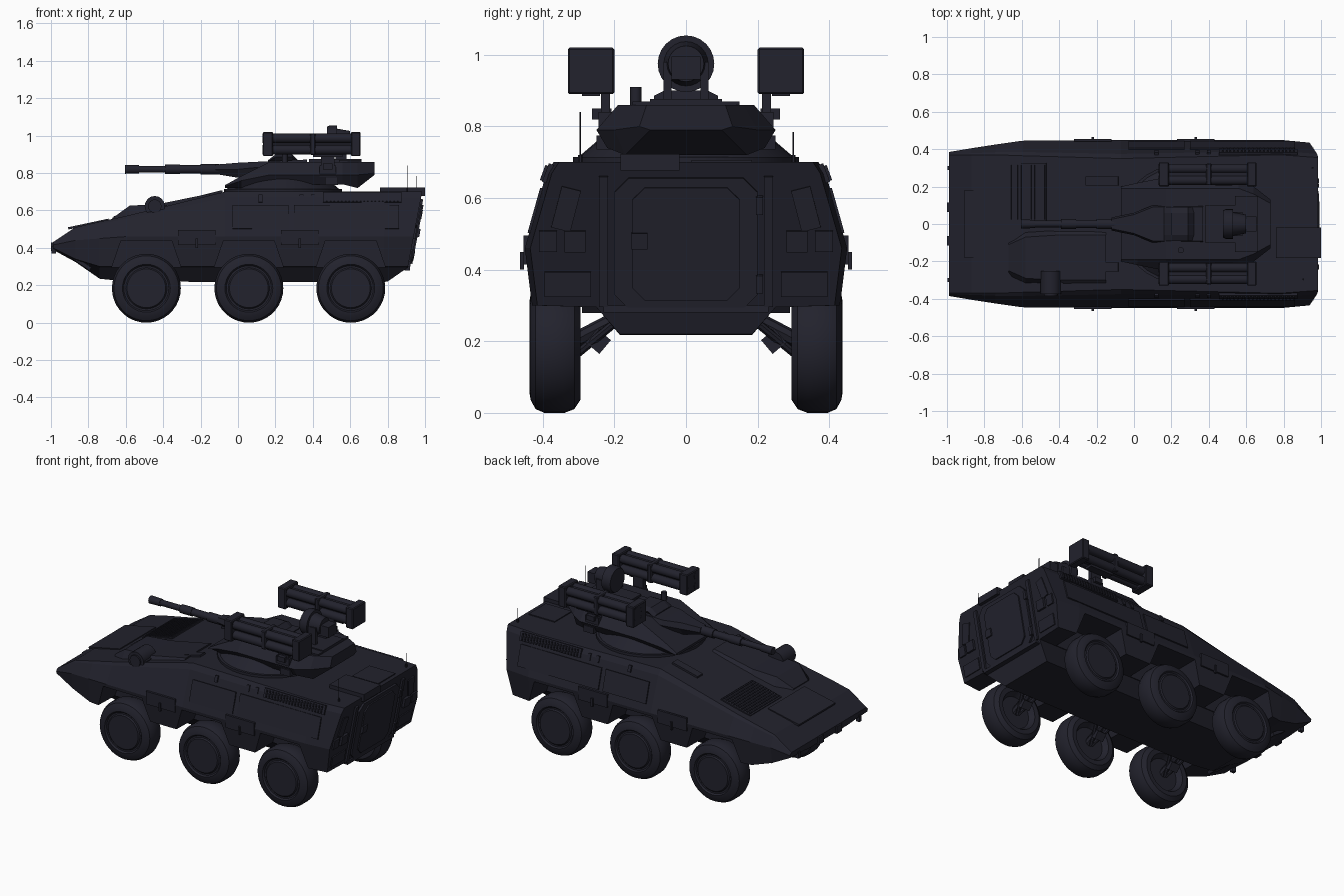
import bpy, bmesh, math
from mathutils import Vector, Matrix, Euler

if "Cube" in bpy.data.objects:
    bpy.data.objects.remove(bpy.data.objects["Cube"])

paint = bpy.data.materials.new("dark_blue_grey")
paint.diffuse_color = (0.016, 0.016, 0.026, 1)
paint.use_nodes = True
paint.node_tree.nodes["Principled BSDF"].inputs["Base Color"].default_value = paint.diffuse_color
smooth = []


def finish(name, bm, rounded=False):
    bmesh.ops.recalc_face_normals(bm, faces=bm.faces)
    me = bpy.data.meshes.new(name)
    bm.to_mesh(me)
    bm.free()
    me.materials.append(paint)
    ob = bpy.data.objects.new(name, me)
    bpy.context.collection.objects.link(ob)
    if rounded:
        smooth.append(ob)
    return ob


def boxes(name, items):
    """items: (centre, size[, rotation])"""
    bm = bmesh.new()
    for it in items:
        rot = Euler(it[2] if len(it) > 2 else (0, 0, 0)).to_matrix().to_4x4()
        m = Matrix.Translation(it[0]) @ rot @ Matrix.Diagonal((*it[1], 1))
        bmesh.ops.create_cube(bm, size=1, matrix=m)
    return finish(name, bm)


def rods(name, items, n=16):
    """items: (start, end, radius[, end radius])"""
    bm = bmesh.new()
    for it in items:
        p, q = Vector(it[0]), Vector(it[1])
        m = Matrix.Translation((p + q) / 2) @ (q - p).to_track_quat('Z', 'Y').to_matrix().to_4x4()
        bmesh.ops.create_cone(bm, cap_ends=True, segments=n, radius1=it[2], radius2=it[-1],
                              depth=(q - p).length, matrix=m)
    return finish(name, bm, True)


def loft(name, rings, cy=0):
    """rings: half cross-sections of (x, y, z), top to bottom, mirrored in y"""
    bm = bmesh.new()
    vs = []
    for r in rings:
        full = list(r) + [(x, -y, z) for x, y, z in reversed(r)]
        vs.append([bm.verts.new((x, y + cy, z)) for x, y, z in full])
    n = len(vs[0])
    for a, b in zip(vs, vs[1:]):
        for i in range(n):
            j = (i + 1) % n
            bm.faces.new((a[i], a[j], b[j], b[i]))
    bm.faces.new(vs[0])
    bm.faces.new(vs[-1])
    return finish(name, bm)


def prism(bm, pts, y0, y1):
    a = [bm.verts.new((x, y0, z)) for x, z in pts]
    b = [bm.verts.new((x, y1, z)) for x, z in pts]
    bm.faces.new(a)
    bm.faces.new(b)
    for i in range(len(a)):
        j = (i + 1) % len(a)
        bm.faces.new((a[i], a[j], b[j], b[i]))


# Hull: faceted loft from nose to sloping tail
def section(x, zt, yt, yw, zw, yk, zk, zb):
    return [(x, yt, zt), (x, yt + .25 * (yw - yt), zt - .13 * (zt - zw)), (x, yw, zw),
            (x, yk, zk), (x, .25, zk - .005), (x, .185, zb)]


def tail_x(z):
    return .905 + .19 * (z - .28) if z > .28 else .80 + 1.75 * (z - .22)


tail = [(tail_x(z), y, z) for _, y, z in section(0, .70, .355, .435, .46, .415, .30, .22)]
hull = loft("hull", [
    section(-.99, .43, .37, .385, .415, .38, .40, .39),
    section(-.87, .51, .37, .405, .44, .39, .34, .325),
    section(-.74, .54, .37, .425, .45, .41, .30, .235),
    section(-.60, .57, .365, .445, .46, .43, .30, .22),
    section(-.07, .70, .35, .45, .46, .43, .30, .218),
    section(.78, .70, .37, .45, .46, .43, .30, .218), tail])

# Wheel arches cut out of the hull
WHEELS = (-.49, .058, .603)
bm = bmesh.new()
for x in WHEELS:
    for s in (1, -1):
        prism(bm, [(x - .235, .15), (x - .135, .44), (x + .135, .44), (x + .235, .15)], s * .255, s * .6)
cutter = finish("arch_cutter", bm)
cutter.hide_render = True
mod = hull.modifiers.new("arches", 'BOOLEAN')
mod.operation = 'DIFFERENCE'
mod.object = cutter
bpy.context.view_layer.objects.active = hull
bpy.ops.object.modifier_apply(modifier="arches")
bpy.data.objects.remove(cutter)

# Wheels: lathed tyre and hub, with suspension arms
tyre = [(.33, 0), (.33, .10), (.297, .12), (.295, .15), (.312, .176), (.34, .187), (.395, .187),
        (.42, .176), (.434, .15), (.437, .13), (.428, .122), (.428, .112), (.435, .105), (.435, 0)]
for x in WHEELS:
    for s in (1, -1):
        bm = bmesh.new()
        vs = [bm.verts.new((x, s * y, .187 + r * .985)) for y, r in tyre]
        es = [bm.edges.new(p) for p in zip(vs, vs[1:])]
        bmesh.ops.spin(bm, geom=vs + es, cent=(x, 0, .187), axis=(0, 1, 0), angle=math.tau, steps=36)
        bmesh.ops.remove_doubles(bm, verts=bm.verts, dist=.0005)
        finish("wheel", bm, True).location.z = -.003
        rods("suspension_arm", [((x, s * .20, .26), (x, s * .34, .187), .022),
                                ((x - .05, s * .2, .25), (x, s * .31, .16), .012),
                                ((x + .05, s * .2, .25), (x, s * .31, .16), .012)], 8)
        boxes("suspension_block", [((x, s * .245, .20), (.06, .05, .05), (s * .7, 0, 0))])

# Front deck: raised driver station, hatch panel, engine grille, periscope
SLOPE = -.24


def deck(x):
    return .57 + .245 * (x + .6)


loft("driver_station", [[(x, w, z), (x, w + .03, deck(x) - .01), (x, w + .03, deck(x) - .05)]
                        for x, w, z in ((-.67, .07, .56), (-.58, .11, .625), (-.42, .12, .635), (-.15, .12, .69))], -.18)
boxes("front_hatch", [((-.80, 0, .527), (.22, .36, .012), (0, -.21, 0))])
boxes("engine_grille", [((-.57, .17, deck(-.57) + .002), (.21, .31, .012), (0, SLOPE, 0))] +
      [((-.66 + i * .018, .17, deck(-.66 + i * .018) + .008), (.008, .29, .012), (0, SLOPE, 0)) for i in range(11)])
rods("driver_periscope", [((-.445, -.25, .623), (-.445, -.375, .623), .054),
                          ((-.445, -.37, .623), (-.445, -.385, .623), .036)])
boxes("periscope_base", [((-.43, -.31, .59), (.10, .10, .08))])
boxes("deck_vents", [((-.17, s * .23, deck(-.17) + .004), (.18, .05, .016), (0, SLOPE, 0)) for s in (1, -1)])
boxes("nose_fittings", [((-.985, s * .09, .405), (.03, .05, .045)) for s in (1, -1)] +
      [((-.985, s * .30, .39), (.025, .02, .04)) for s in (1, -1)] +
      [((-.83, s * .24, .315), (.10, .10, .02), (0, .6, 0)) for s in (1, -1)])

# Hull sides: armour plates, handles, louvres
for s in (1, -1):
    boxes("side_armour", [((cx, s * .447, .455), (w, .014, .08)) for cx, w in ((-.22, .20), (.33, .20))])
    boxes("upper_side_plates", [((cx, s * .421, .565), (w, .008, .13), (s * .275, 0, 0))
                                for cx, w in ((.12, .30), (.58, .56))])
    boxes("handles", [((cx, s * .458, .425), (.012, .012, .05)) for cx in (-.22, .33)])
    boxes("roof_edge_clips", [((cx, s * .375, .66), (.02, .03, .04), (s * .35, 0, 0))
                              for cx in (.12, .34, .40)])
    boxes("side_louvres", [((.665, s * .383, .668), (.42, .02, .055), (s * .35, 0, 0))] +
          [((.475 + i * .02, s * .391, .668), (.008, .02, .045), (s * .35, 0, 0)) for i in range(20)])
    # Tail corners: lamps and boxes
    boxes("tail_lamps", [((tail_x(.57) - .002, s * .335, .57), (.016, .055, .12), (s * .25, .19, 0)),
                         ((tail_x(.48), s * .31, .48), (.03, .06, .06), (0, .19, 0)),
                         ((tail_x(.48), s * .385, .48), (.02, .05, .06), (0, .19, 0)),
                         ((tail_x(.36), s * .33, .36), (.014, .13, .07), (0, .19, 0))])
    boxes("door_post", [((tail_x(.48), s * .23, .48), (.025, .025, .37), (0, .19, 0))])

# Rear door with raised panel, latch, hinges and sill
bm = bmesh.new()
for y, z, h, c, x0, x1 in ((.20, .185, .185, .04, -.02, .012), (.15, .16, .16, .035, .01, .02)):
    outline = [(-y + c, -z), (y - c, -z), (y, -z + c), (y, z - c), (y - c, z), (-y + c, z), (-y, z - c), (-y, -z + c)]
    a = [bm.verts.new((x0, p, q)) for p, q in outline]
    b = [bm.verts.new((x1, p, q)) for p, q in outline]
    bm.faces.new(a)
    bm.faces.new(b)
    for i in range(8):
        bm.faces.new((a[i], a[i - 1], b[i - 1], b[i]))
door = finish("rear_door", bm)
door.location = (tail_x(.475), 0, .475)
door.rotation_euler = (0, .188, 0)
boxes("door_fittings", [((tail_x(.48) + .022, -.13, .48), (.015, .045, .045), (0, .19, 0))] +
      [((tail_x(z) + .01, .205, z), (.025, .02, .05), (0, .19, 0)) for z in (.36, .58)])
boxes("rear_sill", [((.905, 0, .29), (.03, .46, .02))])
boxes("rear_roof_box", [((.88, -.10, .70), (.24, .165, .045)), ((.87, .10, .70), (.18, .17, .012))])
rods("antennas", [((.905, -.295, .69), (.905, -.295, .84), .002), ((.955, .30, .69), (.955, .30, .785), .002),
                  ((.905, -.295, .69), (.905, -.295, .72), .006), ((.955, .30, .69), (.955, .30, .72), .006)], 6)

# Turret: ring, cone base, wedge body
rods("turret_ring", [((.24, 0, .69), (.24, 0, .715), .315), ((.24, 0, .715), (.24, 0, .775), .30, .23)], 32)


def tsec(x, zt, yt, yw, zw, zb):
    return [(x, yt, zt), (x, yw, zw), (x, yw - .03, zb)]


loft("turret_body", [tsec(-.07, .735, .19, .20, .728, .72), tsec(.02, .785, .19, .22, .76, .72),
                     tsec(.17, .86, .19, .25, .79, .74), tsec(.56, .86, .19, .25, .79, .74),
                     tsec(.64, .86, .16, .20, .79, .72), tsec(.73, .86, .11, .13, .80, .79)])
loft("turret_roof_cupola", [tsec(.16, .868, .06, .09, .862, .85), tsec(.20, .90, .06, .09, .885, .85),
                            tsec(.29, .90, .06, .09, .885, .85), tsec(.32, .87, .06, .09, .862, .85)])
boxes("turret_roof_plate", [((.52, 0, .866), (.28, .20, .02)), ((.60, 0, .862), (.12, .30, .015))])
boxes("turret_side_boxes", [((.50, s * .225, .755), (.07, .05, .04)) for s in (1, -1)])
rods("sight_tube", [((.25, -.14, .85), (.25, -.14, .91), .016)], 12)

# Main gun
loft("gun_mantlet", [tsec(-.12, .845, .025, .035, .82, .795), tsec(.0, .855, .05, .06, .82, .775),
                     tsec(.10, .86, .09, .10, .83, .77), tsec(.37, .872, .09, .10, .85, .80)])
rods("gun_barrel", [((-.53, 0, .82), (-.10, 0, .82), .018), ((-.605, 0, .82), (-.53, 0, .82), .024, .022),
                    ((-.39, 0, .82), (-.31, 0, .82), .026), ((-.31, 0, .82), (-.10, 0, .82), .022),
                    ((-.20, 0, .82), (-.10, 0, .82), .028)])

# Round sensor head: dish with a tapered housing behind, on two posts
rods("sensor_head", [((.475, 0, .975), (.49, 0, .975), .072, .079), ((.49, 0, .975), (.53, 0, .975), .079),
                     ((.53, 0, .975), (.60, 0, .975), .062, .05)], 24)
boxes("sensor_posts", [((.55, s * .052, .92), (.06, .022, .12)) for s in (1, -1)] +
      [((.61, 0, .963), (.09, .08, .065))])

# Missile launchers: four tubes between end blocks, on side arms
for s in (1, -1):
    y = s * .265
    ends = boxes("launcher_blocks", [((.16, y, .955), (.055, .13, .13)), ((.63, y, .955), (.05, .13, .13)),
                                     ((.40, y, .955), (.03, .115, .115)), ((.40, y, .955), (.45, .03, .09))])
    bev = ends.modifiers.new("edge", 'BEVEL')
    bev.width = .005
    bev.segments = 1
    rods("launcher_tubes", [((.132, y + a, .955 + b), (.64, y + a, .955 + b), .026)
                            for a in (-.031, .031) for b in (-.031, .031)], 14)
    boxes("launcher_arm", [((.48, s * .225, .865), (.07, .025, .09)), ((.48, s * .235, .835), (.05, .055, .03)),
                           ((.48, s * .21, .81), (.09, .07, .06)), ((.48, y, .893), (.16, .05, .015))])

# Smooth shading on round parts only
bpy.ops.object.select_all(action='DESELECT')
for ob in smooth:
    ob.select_set(True)
bpy.context.view_layer.objects.active = smooth[0]
bpy.ops.object.shade_smooth_by_angle(angle=math.radians(32))
